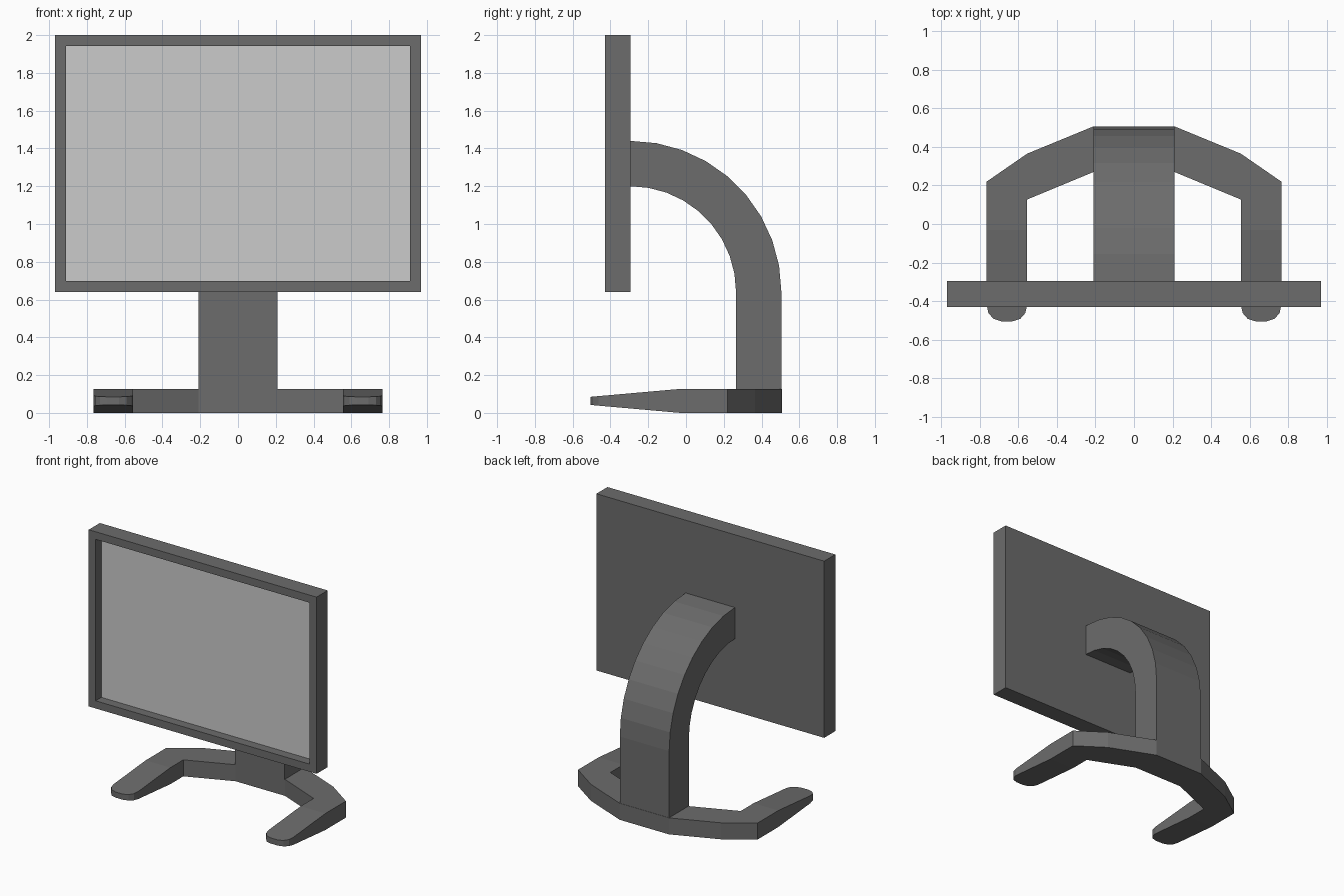
import bpy, bmesh, math
from mathutils import Vector

if "Cube" in bpy.data.objects:
    bpy.data.objects.remove(bpy.data.objects["Cube"])


def material(name, value):
    m = bpy.data.materials.new(name)
    m.diffuse_color = (value, value, value, 1)
    m.use_nodes = True
    m.node_tree.nodes["Principled BSDF"].inputs["Base Color"].default_value = m.diffuse_color
    return m


dark = material("dark_plastic", 0.15)
light = material("screen_grey", 0.8)


def finish(bm, name, *mats):
    bmesh.ops.recalc_face_normals(bm, faces=bm.faces)
    me = bpy.data.meshes.new(name)
    bm.to_mesh(me)
    bm.free()
    for m in mats:
        me.materials.append(m)
    ob = bpy.data.objects.new(name, me)
    bpy.context.collection.objects.link(ob)
    return ob


def prism(points, offset):
    """Extrude a closed outline of 3D points along an offset."""
    bm = bmesh.new()
    face = bm.faces.new([bm.verts.new(p) for p in points])
    ext = bmesh.ops.extrude_face_region(bm, geom=[face], use_keep_orig=True)
    moved = [g for g in ext["geom"] if isinstance(g, bmesh.types.BMVert)]
    bmesh.ops.translate(bm, verts=moved, vec=offset)
    return bm


# Display panel: box with an inset, recessed screen face
FRONT, BACK = -0.43, -0.295
bm = prism([(-0.97, BACK, 0.64), (0.97, BACK, 0.64),
            (0.97, BACK, 2.0), (-0.97, BACK, 2.0)], (0, FRONT - BACK, 0))
bmesh.ops.recalc_face_normals(bm, faces=bm.faces)
screen = min(bm.faces, key=lambda f: f.calc_center_median().y)
bmesh.ops.inset_region(bm, faces=[screen], thickness=0.083)
ext = bmesh.ops.extrude_discrete_faces(bm, faces=[screen])
bmesh.ops.delete(bm, geom=[f for f in bm.faces if not f.is_valid], context="FACES")
screen = ext["faces"][0]
bmesh.ops.translate(bm, verts=screen.verts, vec=(0, 0.07, 0))
screen.material_index = 1
finish(bm, "display_panel", dark, light)

# Curved support arm: quarter ring in ten degree steps, then a straight post
W, BASE_H = 0.21, 0.127


def arc(radius):
    return [(-W, BACK + radius * math.cos(math.radians(a)),
             0.64 + radius * math.sin(math.radians(a))) for a in range(0, 91, 10)]


outer, inner = arc(0.80), arc(0.56)
profile = ([(-W, outer[0][1], BASE_H)] + outer + inner[::-1]
           + [(-W, inner[0][1], BASE_H)])
finish(prism(profile, (2 * W, 0, 0)), "support_arm", dark)

# Horseshoe base: mirrored outline, rounded toes, legs thinning to the front
half = [(0.21, 0.27), (0.555, 0.127), (0.555, -0.42), (0.564, -0.462),
        (0.59, -0.492), (0.63, -0.505), (0.69, -0.505), (0.73, -0.492),
        (0.756, -0.462), (0.765, -0.42), (0.765, 0.22), (0.555, 0.365),
        (0.21, 0.507)]
outline = half + [(-x, y) for x, y in reversed(half)]
bm = prism([(x, y, 0) for x, y in outline], (0, 0, BASE_H))
TAPER = -0.03
bmesh.ops.bisect_plane(bm, geom=bm.verts[:] + bm.edges[:] + bm.faces[:],
                       plane_co=Vector((0, TAPER, 0)), plane_no=Vector((0, 1, 0)))
mid = BASE_H / 2
for v in bm.verts:
    t = max(0, (TAPER - v.co.y) / (TAPER + 0.505))
    v.co.z = mid + (v.co.z - mid) * (1 - 0.66 * t)
finish(bm, "base_foot", dark)
